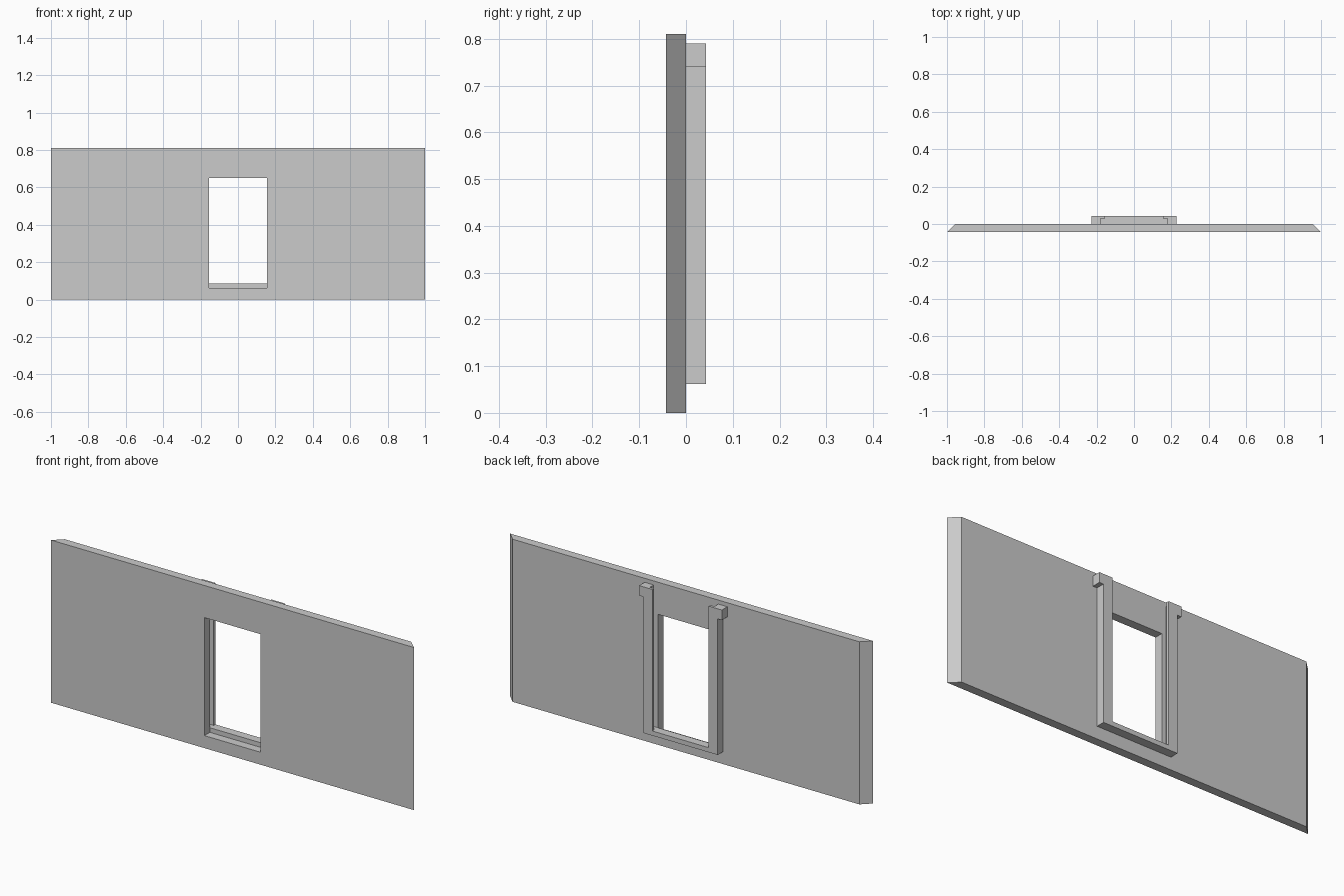
import bpy
import bmesh

if "Cube" in bpy.data.objects:
    bpy.data.objects.remove(bpy.data.objects["Cube"], do_unlink=True)

grey = bpy.data.materials.new("light grey")
grey.use_nodes = True
grey.diffuse_color = (0.6, 0.6, 0.6, 1)
grey.node_tree.nodes["Principled BSDF"].inputs["Base Color"].default_value = (0.6, 0.6, 0.6, 1)


def prism(name, outline, extrude):
    """Extrude a closed outline of 3D points along a vector."""
    bm = bmesh.new()
    face = bm.faces.new([bm.verts.new(p) for p in outline])
    result = bmesh.ops.extrude_face_region(bm, geom=[face], use_keep_orig=True)
    moved = [v for v in result["geom"] if isinstance(v, bmesh.types.BMVert)]
    bmesh.ops.translate(bm, verts=moved, vec=extrude)
    bmesh.ops.recalc_face_normals(bm, faces=bm.faces)
    mesh = bpy.data.meshes.new(name)
    bm.to_mesh(mesh)
    bm.free()
    mesh.materials.append(grey)
    obj = bpy.data.objects.new(name, mesh)
    bpy.context.collection.objects.link(obj)
    return obj


def cut_box(target, x, y, z):
    """Cut a box, given as ranges, out of the target."""
    outline = [(x[0], y[0], z[0]), (x[1], y[0], z[0]),
               (x[1], y[1], z[0]), (x[0], y[1], z[0])]
    cutter = prism("cutter", outline, (0, 0, z[1] - z[0]))
    cutter.hide_render = True
    mod = target.modifiers.new("cut", "BOOLEAN")
    mod.operation = "DIFFERENCE"
    mod.solver = "EXACT"
    mod.object = cutter
    bpy.context.view_layer.objects.active = target
    bpy.ops.object.modifier_apply(modifier=mod.name)
    bpy.data.objects.remove(cutter, do_unlink=True)


DEPTH = 0.043
OPENING = 0.155
SILL = 0.085
BASE = 0.062

# Wall panel with mitred ends and a window opening
wall = prism("wall_panel",
             [(-1, -DEPTH, 0), (1, -DEPTH, 0), (0.955, 0, 0), (-0.955, 0, 0)],
             (0, 0, 0.81))
cut_box(wall, (-OPENING, OPENING), (-0.1, 0.1), (BASE, 0.65))

# U-shaped sliding frame on the back, with outward hooks at the top
half = [(0.205, BASE), (0.205, 0.74), (0.228, 0.74),
        (0.228, 0.79), (OPENING, 0.79), (OPENING, SILL)]
profile = half + [(-x, z) for x, z in reversed(half)]
frame = prism("window_slide_frame", [(x, 0, z) for x, z in profile], (0, DEPTH, 0))

# Grooves that hold the pane, one in each upright
for side in (-1, 1):
    xs = sorted((side * 0.1, side * 0.178))
    cut_box(frame, xs, (-0.02, 0.03), (SILL, 0.9))
